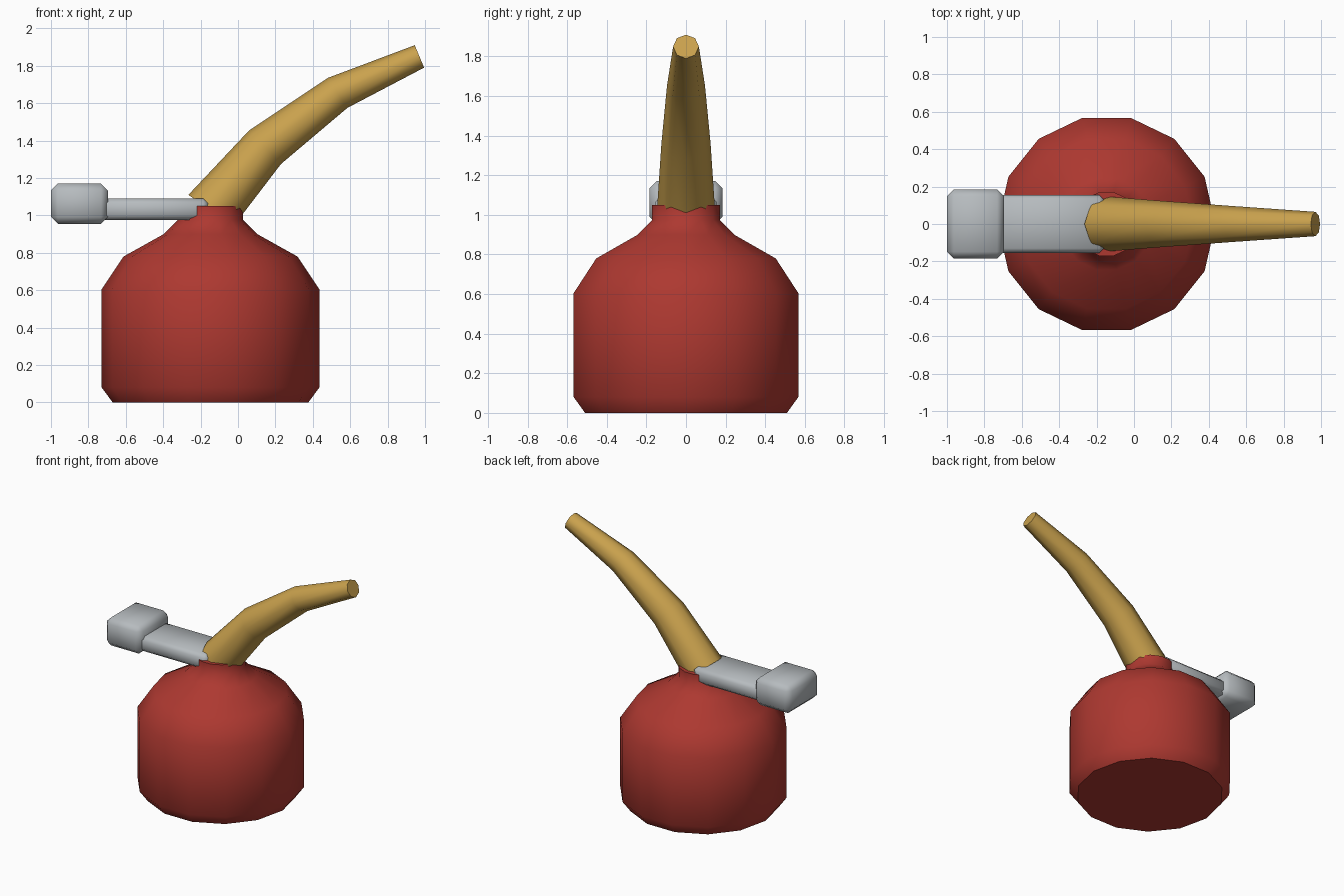
import bpy, bmesh, math
from mathutils import Vector

if "Cube" in bpy.data.objects:
    bpy.data.objects.remove(bpy.data.objects["Cube"], do_unlink=True)


def material(name, rgb):
    mat = bpy.data.materials.new(name)
    mat.use_nodes = True
    color = (*rgb, 1)
    mat.diffuse_color = color
    bsdf = mat.node_tree.nodes["Principled BSDF"]
    bsdf.inputs["Base Color"].default_value = color
    bsdf.inputs["Roughness"].default_value = 0.6
    return mat


red = material("can red", (0.42, 0.04, 0.03))
gold = material("spout gold", (0.59, 0.36, 0.075))
grey = material("metal grey", (0.47, 0.50, 0.52))


def finish(name, bm, mat, smooth_angle):
    bmesh.ops.recalc_face_normals(bm, faces=bm.faces[:])
    mesh = bpy.data.meshes.new(name)
    bm.to_mesh(mesh)
    bm.free()
    mesh.materials.append(mat)
    obj = bpy.data.objects.new(name, mesh)
    bpy.context.collection.objects.link(obj)
    bpy.ops.object.select_all(action='DESELECT')
    obj.select_set(True)
    bpy.context.view_layer.objects.active = obj
    bpy.ops.object.shade_smooth_by_angle(angle=math.radians(smooth_angle))
    return obj


def loft(name, stations, sides, mat, smooth_angle):
    """Skin rings given as (centre, radius, in-plane axis) and cap both ends."""
    bm = bmesh.new()
    rings = []
    for centre, radius, axis in stations:
        ring = []
        for i in range(sides):
            a = math.tau * i / sides
            offset = axis * math.cos(a) + Vector((0, 1, 0)) * math.sin(a)
            ring.append(bm.verts.new(centre + offset * radius))
        rings.append(ring)
    for low, high in zip(rings, rings[1:]):
        for i in range(sides):
            j = (i + 1) % sides
            bm.faces.new((low[i], low[j], high[j], high[i]))
    bm.faces.new(rings[0])
    bm.faces.new(rings[-1])
    return finish(name, bm, mat, smooth_angle)


def bevelled_box(name, low, high, bevel, mat):
    low, high = Vector(low), Vector(high)
    bm = bmesh.new()
    bmesh.ops.create_cube(bm, size=1)
    for v in bm.verts:
        v.co = (low + high) / 2 + v.co * (high - low)
    bmesh.ops.bevel(bm, geom=bm.edges[:], offset=bevel, segments=1,
                    affect='EDGES', profile=0.5)
    return finish(name, bm, mat, 60)


# Can body: radius and height of each ring, up to the neck
CAN_X = -0.147
profile = [(0.523, 0), (0.582, 0.08), (0.582, 0.605), (0.465, 0.78),
           (0.25, 0.9), (0.175, 0.975), (0.175, 1.05)]
loft("can_body", [(Vector((CAN_X, 0, z)), r, Vector((1, 0, 0))) for r, z in profile],
     14, red, 50)

# Curved tapering spout: upper and lower edge point of each ring
edges = [((-0.265, 1.11), (-0.026, 0.94)), ((0.06, 1.455), (0.23, 1.275)),
         ((0.48, 1.735), (0.585, 1.575)), ((0.945, 1.91), (0.995, 1.79))]
stations = []
for (ux, uz), (lx, lz) in edges:
    upper, lower = Vector((ux, 0, uz)), Vector((lx, 0, lz))
    half = (upper - lower) / 2
    stations.append(((upper + lower) / 2, half.length, half.normalized()))
loft("spout", stations, 8, gold, 60)

# Handle bar and the block at its end
bevelled_box("handle_bar", (-0.74, -0.155, 0.975), (-0.16, 0.155, 1.09), 0.025, grey)
bevelled_box("handle_grip", (-1, -0.185, 0.955), (-0.695, 0.185, 1.17), 0.037, grey)
